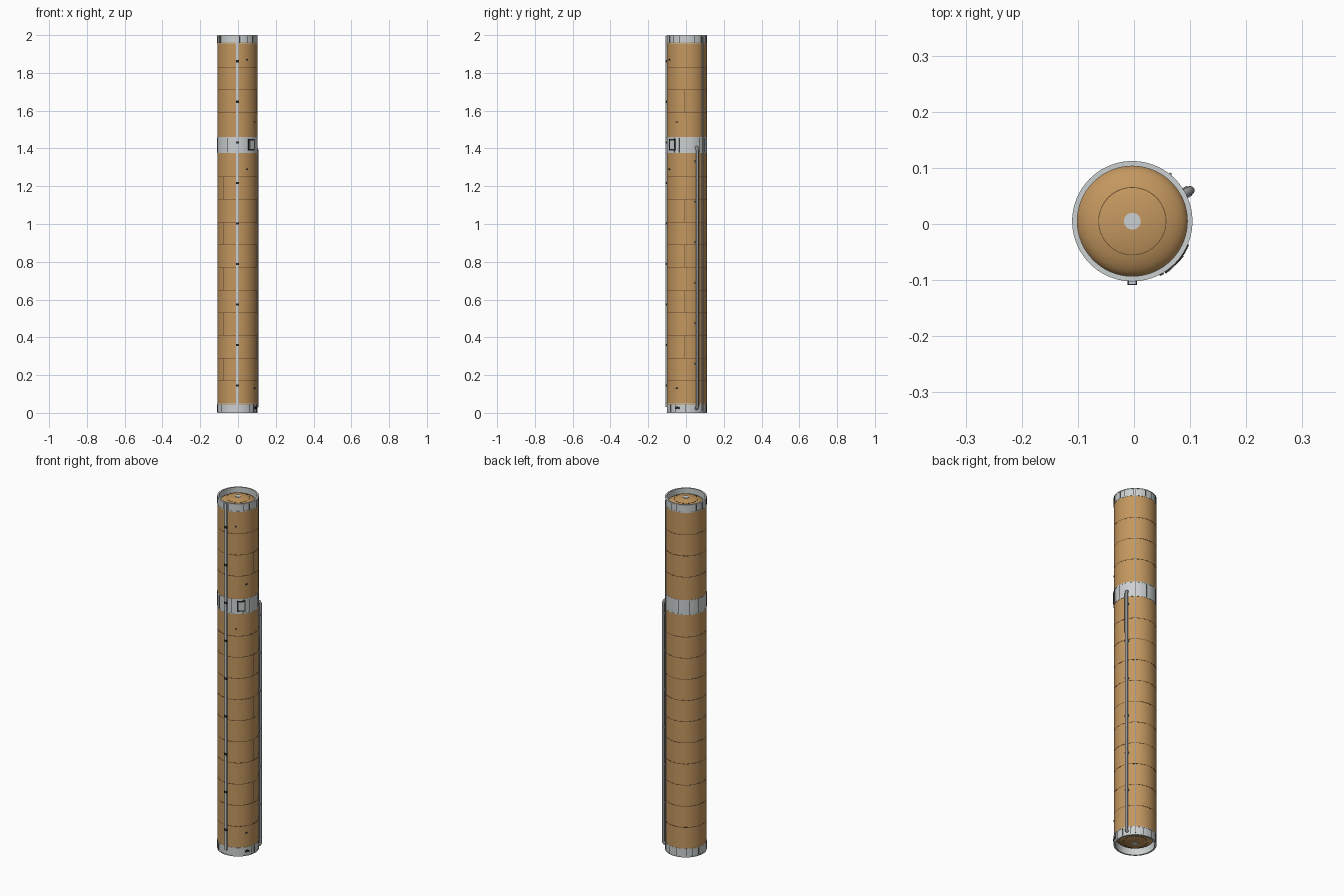
import bpy, bmesh, math, random
from mathutils import Matrix, Vector

random.seed(4)
if "Cube" in bpy.data.objects:
    bpy.data.objects.remove(bpy.data.objects["Cube"])

CX, CY, R = -0.003, 0.005, 0.106
AXIS = Vector((CX, CY, 0))


def material(name, r, g, b):
    m = bpy.data.materials.new(name)
    m.use_nodes = True
    m.diffuse_color = (r, g, b, 1)
    m.node_tree.nodes["Principled BSDF"].inputs["Base Color"].default_value = (r, g, b, 1)
    return m


FOAM = material("tan foam", 0.55, 0.31, 0.115)
SEAM = material("brown seam", 0.13, 0.07, 0.025)
METAL = material("light metal", 0.60, 0.63, 0.63)
DUCT = material("pale duct grey", 0.58, 0.63, 0.68)
PIPE = material("pipe grey", 0.30, 0.30, 0.30)
DARK = material("dark fittings", 0.025, 0.025, 0.028)


def finish(name, bm, mat):
    bmesh.ops.recalc_face_normals(bm, faces=bm.faces)
    mesh = bpy.data.meshes.new(name)
    bm.to_mesh(mesh)
    bm.free()
    mesh.materials.append(mat)
    ob = bpy.data.objects.new(name, mesh)
    ob.location = AXIS
    bpy.context.collection.objects.link(ob)
    return ob


def lathe(name, profile, mat, closed=False, steps=96):
    """Spin an (r, z) profile round the core axis."""
    bm = bmesh.new()
    vs = [bm.verts.new((r, 0, z)) for r, z in profile]
    pairs = list(zip(vs, vs[1:])) + ([(vs[-1], vs[0])] if closed else [])
    edges = [bm.edges.new(p) for p in pairs]
    bmesh.ops.spin(bm, geom=vs + edges, axis=(0, 0, 1), cent=(0, 0, 0),
                   angle=math.tau, steps=steps, use_duplicate=False)
    bmesh.ops.remove_doubles(bm, verts=bm.verts, dist=1e-5)
    ob = finish(name, bm, mat)
    bpy.context.view_layer.objects.active = ob
    ob.select_set(True)
    bpy.ops.object.shade_smooth_by_angle(angle=math.radians(35))
    ob.select_set(False)
    return ob


def ring(name, r0, r1, z0, z1, mat):
    return lathe(name, [(r0, z0), (r1, z0), (r1, z1), (r0, z1)], mat, closed=True)


def boxes(name, places, size, mat):
    """Boxes at (degrees, radius, z); size is (radial, tangential, height)."""
    bm = bmesh.new()
    for deg, r, z in places:
        m = (Matrix.Rotation(math.radians(deg), 4, 'Z')
             @ Matrix.Translation((r, 0, z)) @ Matrix.Diagonal((*size, 1)))
        bmesh.ops.create_cube(bm, size=1, matrix=m)
    return finish(name, bm, mat)


# Tank walls
lathe("lower_tank", [(R, 0.045), (R, 1.38)], FOAM)
lathe("upper_tank", [(R, 1.455), (R, 1.96)], FOAM)

# Metal skirts and the band between the tanks
ring("bottom_skirt", 0.098, R, 0, 0.05, METAL)
ring("middle_band", 0.098, R + 0.0005, 1.375, 1.46, METAL)
ring("top_skirt", 0.098, R, 1.955, 2.0, METAL)
for i, z in enumerate((0.003, 0.048, 1.377, 1.458, 1.957, 1.997)):
    ring(f"skirt_flange_{i}", R - 0.002, R + 0.0012, z - 0.002, z + 0.002, METAL)


# End domes with a round access cover
def dome(label, base, apex):
    n = 12
    arc = [(0.099 * math.cos(a), base + (apex - base) * math.sin(a))
           for a in (math.pi / 2 * i / n for i in range(n + 1))]
    lathe(label + "_dome", arc, FOAM)
    s = 1 if apex > base else -1
    lathe(label + "_cover", [(0.015, apex - s * 0.004), (0.015, apex + s * 0.002),
                             (0, apex + s * 0.002)], METAL, steps=32)
    z = base + (apex - base) * 0.795
    ring(label + "_dome_seam", 0.0593, 0.0607, z - 0.001, z + 0.001, SEAM)


dome("top", 1.955, 1.995)
dome("bottom", 0.05, 0.010)

# Weld seams around the tanks
lower = [0.17 + 0.12 * i for i in range(10)]
upper = [1.59, 1.71, 1.83]
for i, z in enumerate(lower + upper):
    ring(f"weld_seam_{i}", R - 0.001, R + 0.0005, z - 0.0015, z + 0.0015, SEAM)

# Upright seams alternate sides from one barrel to the next
uprights = [(227 if i % 2 == 0 else -8, R, z + 0.06) for i, z in enumerate(lower[:-1])]
uprights += [(210, R, 1.77), (-8, R, 1.65), (210, R, 1.53)]
boxes("upright_seams", uprights, (0.001, 0.0025, 0.12), SEAM)

# Stringer lines on the metal sections
for label, z, h in (("bottom", 0.025, 0.04), ("middle", 1.4175, 0.078), ("top", 1.977, 0.036)):
    spots = [(i * 20 + random.uniform(-7, 7), R, z) for i in range(18)]
    boxes(label + "_stringers", spots, (0.0024, 0.0012, h), DARK)

# Front cable duct and its clamps
boxes("front_duct", [(270, 0.1085, 1.013)], (0.008, 0.013, 1.966), DUCT)
clamps = [0.145 + 0.2145 * i for i in range(9)]
boxes("front_duct_clamps", [(270, 0.1085, z) for z in clamps], (0.0105, 0.0165, 0.012), DARK)

# Slim rear cable line
boxes("rear_cable_line", [(51, R + 0.001, 1.0)], (0.006, 0.005, 1.98), PIPE)

# Feed pipe, bent into the wall at each end
a = math.radians(28)
curve = bpy.data.curves.new("feed_pipe", 'CURVE')
curve.dimensions = '3D'
curve.bevel_depth = 0.008
curve.bevel_resolution = 4
curve.use_fill_caps = True
path = [(0.1, 0.022), (0.111, 0.025), (0.117, 0.036), (0.117, 1.39), (0.111, 1.404), (0.1, 1.407)]
spline = curve.splines.new('POLY')
spline.points.add(len(path) - 1)
for p, (r, z) in zip(spline.points, path):
    p.co = (r * math.cos(a), r * math.sin(a), z, 1)
spline.use_smooth = True
curve.materials.append(PIPE)
pipe = bpy.data.objects.new("feed_pipe", curve)
pipe.location = AXIS
bpy.context.collection.objects.link(pipe)
boxes("feed_pipe_brackets", [(28, 0.110, z - 0.1) for z in clamps[1:7]], (0.012, 0.02, 0.008), PIPE)

# Access door on the middle band
boxes("door_frame", [(-46, R, 1.42)], (0.006, 0.044, 0.06), DARK)
boxes("door_panel", [(-46, R + 0.001, 1.42)], (0.006, 0.031, 0.046), METAL)

# Small sensors and service ports
boxes("sensors", [(-31, R, 1.54), (-31, R, 0.13), (-61, R, 1.29), (-61, R, 1.87)],
      (0.007, 0.008, 0.007), DARK)
boxes("service_ports", [(-33, R, 0.025), (-25, R, 0.025), (-29, R, 0.03)],
      (0.007, 0.009, 0.01), DARK)
